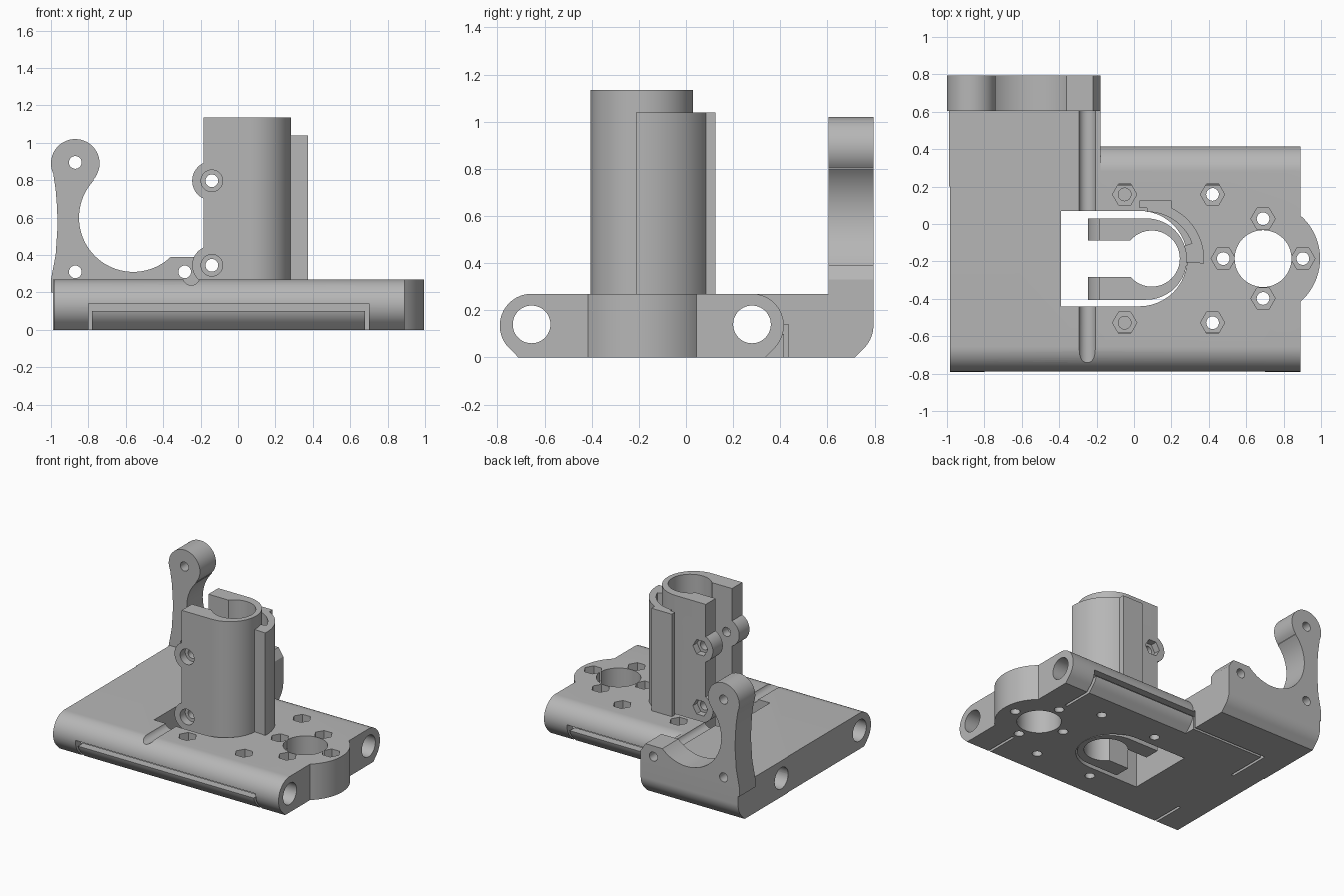
import bpy, bmesh
from math import cos, sin, radians, pi

cube = bpy.data.objects.get("Cube")
if cube:
    bpy.data.objects.remove(cube, do_unlink=True)

grey = bpy.data.materials.new("plain grey")
grey.use_nodes = True
grey.diffuse_color = (0.47, 0.47, 0.47, 1)
grey.node_tree.nodes["Principled BSDF"].inputs["Base Color"].default_value = (0.47, 0.47, 0.47, 1)


def arc(cx, cy, r, start, end, steps=24):
    """Points on an arc, angles in degrees."""
    angles = [radians(start + (end - start) * i / steps) for i in range(steps + 1)]
    return [(cx + r * cos(a), cy + r * sin(a)) for a in angles]


def prism(name, outline, axis, low, high):
    """Extrude a closed 2D outline along one axis."""
    place = {"x": lambda a, b, h: (h, a, b),
             "y": lambda a, b, h: (a, h, b),
             "z": lambda a, b, h: (a, b, h)}[axis]
    bm = bmesh.new()
    bottom = [bm.verts.new(place(a, b, low)) for a, b in outline]
    top = [bm.verts.new(place(a, b, high)) for a, b in outline]
    bm.faces.new(bottom)
    bm.faces.new(top[::-1])
    n = len(outline)
    for i in range(n):
        j = (i + 1) % n
        bm.faces.new((bottom[i], top[i], top[j], bottom[j]))
    bmesh.ops.recalc_face_normals(bm, faces=bm.faces)
    mesh = bpy.data.meshes.new(name)
    bm.to_mesh(mesh)
    bm.free()
    mesh.materials.append(grey)
    obj = bpy.data.objects.new(name, mesh)
    bpy.context.scene.collection.objects.link(obj)
    return obj


def rod(a, b, r, axis, low, high, sides=48):
    outline = arc(a, b, r, 0, 360, sides)[:-1]
    return prism("cylinder", outline, axis, low, high)


def box(x0, x1, y0, y1, z0, z1):
    return prism("box", [(x0, y0), (x1, y0), (x1, y1), (x0, y1)], "z", z0, z1)


def combine(target, tool, operation="DIFFERENCE"):
    """Apply one boolean and throw the tool away."""
    tool.hide_render = True
    mod = target.modifiers.new("boolean", "BOOLEAN")
    mod.operation, mod.solver, mod.object = operation, "EXACT", tool
    bpy.context.view_layer.update()
    result = bpy.data.meshes.new_from_object(
        target.evaluated_get(bpy.context.evaluated_depsgraph_get()))
    target.modifiers.clear()
    target.data = result
    bpy.data.objects.remove(tool, do_unlink=True)


def cut(target, tool):
    combine(target, tool)


def add(target, tool):
    combine(target, tool, "UNION")


TOP, R = 0.27, 0.135
FRONT_ROD, REAR_ROD, MID = -0.655, 0.28, -0.185

# Carriage plate with rounded long edges
edge = arc(FRONT_ROD, R, R, 90, 225) + [(FRONT_ROD - 0.056, 0)]
edge += [(REAR_ROD + 0.056, 0)] + arc(REAR_ROD, R, R, -45, 90)
plate = prism("carriage_plate", edge, "x", -0.985, 0.89)
rear = [(0.2, TOP), (0.2, 0), (0.716, 0)] + arc(0.66, R, R, -45, 0, 10) + [(0.795, TOP)]
add(plate, prism("rear_extension", rear, "x", -0.99, -0.18))
add(plate, rod(0.69, MID, 0.305, "z", 0, TOP, 72))

# Rod bores, clamp slots and end slits
for y in (FRONT_ROD, REAR_ROD):
    cut(plate, rod(y, 0.14, 0.08, "x", -1.1, 1.1))
for y0, y1 in ((-0.9, -0.46), (0.1, 0.435)):
    cut(plate, box(-0.8, 0.7, y0, y1, 0.1, 0.14))
    for x in (-0.8, 0.68):
        cut(plate, box(x, x + 0.02, y0, y1, -0.1, 0.12))
cut(plate, box(-0.8, 0.7, 0.415, 0.435, -0.1, 0.12))

# Opening around the tower and the long wire groove
opening = [(-0.39, -0.44)] + arc(0.03, MID, 0.255, -90, 90) + [(-0.39, 0.07)]
cut(plate, prism("opening", opening, "z", -0.1, 0.5))
cut(plate, rod(-0.25, 0.285, 0.046, "y", -0.9, 0.605))

# Round window with four nut pockets around it
cut(plate, rod(0.69, MID, 0.152, "z", -0.1, 0.5))
pockets = [(0.69 + dx, MID + dy, True)
           for dx, dy in ((0.213, 0), (-0.213, 0), (0, 0.213), (0, -0.213))]
pockets += [(x, MID + s * 0.343, x > 0) for x in (-0.05, 0.42) for s in (-1, 1)]
for x, y, through in pockets:
    cut(plate, rod(x, y, 0.065, "z", 0.17, 0.5, 6))
    if through:
        cut(plate, rod(x, y, 0.034, "z", -0.1, 0.2, 24))
    else:
        cut(plate, rod(x, y, 0.034, "z", -0.1, 0.13, 24))
        cut(plate, rod(x, y, 0.034, "z", 0.15, 0.2, 24))

# Split holder tower
section = [(-0.185, -0.405)] + arc(0.065, -0.1875, 0.2175, -90, 90, 36) + [(-0.185, 0.03)]
section += [(-0.185, MID + 0.0975)] + arc(0.095, MID, 0.15, 139.5, -139.5, 36)
section += [(-0.185, MID - 0.0975)]
tower = prism("holder_tower", section, "z", 0, 1.135)

# Clamp bosses with screw recesses in front and nut pockets behind
for z in (0.345, 0.797):
    for y0, y1 in ((-0.405, MID - 0.0975), (MID + 0.0975, 0.03)):
        add(tower, rod(-0.14, z, 0.105, "y", y0, y1))
    cut(tower, rod(-0.14, z, 0.034, "y", -0.6, 0.2, 24))
    cut(tower, rod(-0.14, z, 0.058, "y", -0.6, -0.345, 32))
    cut(tower, rod(-0.14, z, 0.062, "y", -0.02, 0.2, 6))

# Curved guard beside the tower
ring = arc(0.07, -0.19, 0.305, -4, 90) + arc(0.07, -0.19, 0.255, 90, -4)
guard = prism("curved_guard", ring, "z", 0.2, 1.04)
add(guard, box(0.03, 0.2, 0.085, 0.125, 0.2, 1.04))
joint = arc(0.07, -0.19, 0.275, -4, 20, 8) + arc(0.07, -0.19, 0.19, 20, -4, 8)
add(guard, prism("joint", joint, "z", 0.2, 1.04))

# Rear mounting bracket
shape = [(-1, 0.2), (-0.18, 0.2), (-0.18, 0.33), (-0.22, 0.39)]
shape += arc(-0.56, 0.6, 0.29, -46.4, -223, 48)
shape += arc(-0.87, 0.89, 0.13, -42, 205, 36)
shape += [(-0.975, 0.75), (-0.967, 0.65), (-0.965, 0.55), (-0.975, 0.4), (-1, TOP)]
bracket = prism("rear_bracket", shape, "y", 0.605, 0.795)
for x, z in ((-0.87, 0.31), (-0.87, 0.895), (-0.285, 0.31)):
    cut(bracket, rod(x, z, 0.034, "y", 0.5, 0.9, 24))

# Smooth curved walls, keep the edges sharp
bpy.ops.object.select_all(action="DESELECT")
for obj in (plate, tower, guard, bracket):
    obj.select_set(True)
bpy.context.view_layer.objects.active = plate
bpy.ops.object.shade_smooth_by_angle(angle=radians(30))
